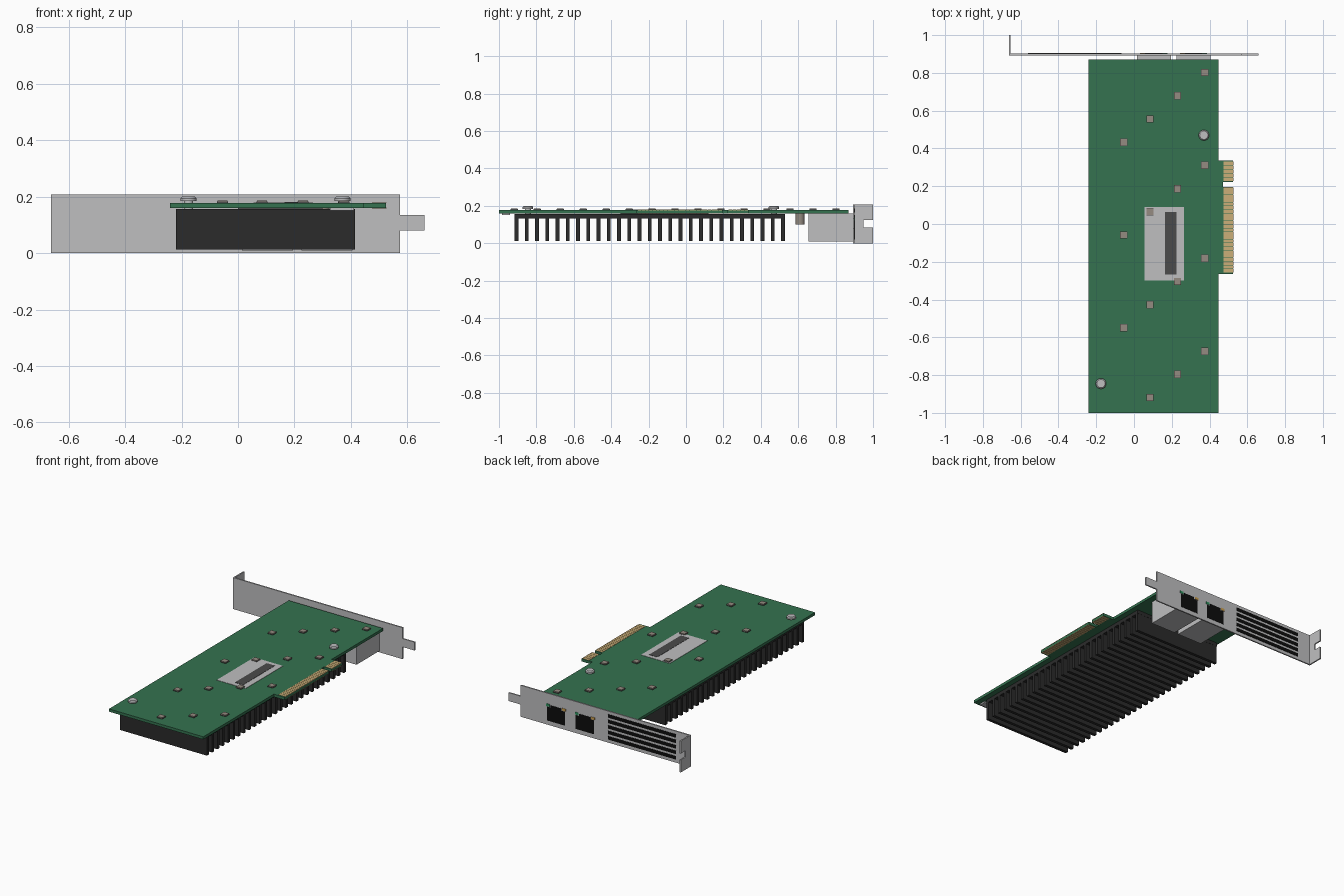
import bpy, bmesh, math
from mathutils import Matrix, Vector

if "Cube" in bpy.data.objects:
    bpy.data.objects.remove(bpy.data.objects["Cube"])


def material(name, rgb):
    m = bpy.data.materials.new(name)
    m.diffuse_color = (*rgb, 1)
    m.use_nodes = True
    m.node_tree.nodes["Principled BSDF"].inputs["Base Color"].default_value = m.diffuse_color
    return m


GREEN = material("board green", (0.035, 0.17, 0.08))
STEEL = material("light steel", (0.52, 0.52, 0.53))
BLACK = material("heatsink black", (0.024, 0.024, 0.024))
DEEP = material("opening black", (0.004, 0.004, 0.004))
GOLD = material("contact gold", (0.60, 0.43, 0.19))
TAUPE = material("component taupe", (0.30, 0.26, 0.22))
DARK = material("dark grey", (0.07, 0.07, 0.07))
LED_GREEN = material("indicator green", (0.03, 0.30, 0.12))
LED_AMBER = material("indicator amber", (0.60, 0.35, 0.08))


def finish(name, bm, mat):
    bmesh.ops.recalc_face_normals(bm, faces=bm.faces)
    me = bpy.data.meshes.new(name)
    bm.to_mesh(me)
    bm.free()
    me.materials.append(mat)
    ob = bpy.data.objects.new(name, me)
    bpy.context.collection.objects.link(ob)
    return ob


def boxes(name, mat, items):
    """Each item is (x0, x1, y0, y1, z0, z1)."""
    bm = bmesh.new()
    for x0, x1, y0, y1, z0, z1 in items:
        mtx = (Matrix.Translation(((x0 + x1) / 2, (y0 + y1) / 2, (z0 + z1) / 2))
               @ Matrix.Diagonal((x1 - x0, y1 - y0, z1 - z0, 1)))
        bmesh.ops.create_cube(bm, size=1, matrix=mtx)
    return finish(name, bm, mat)


def prism(name, mat, pts, axis, lo, hi):
    """Extrude a flat outline along one axis."""
    bm = bmesh.new()
    vs = []
    for p in pts:
        c = list(p)
        c.insert(axis, lo)
        vs.append(bm.verts.new(c))
    face = bm.faces.new(vs)
    new = bmesh.ops.extrude_face_region(bm, geom=[face])["geom"]
    d = Vector((0, 0, 0))
    d[axis] = hi - lo
    bmesh.ops.translate(bm, vec=d, verts=[v for v in new if isinstance(v, bmesh.types.BMVert)])
    return finish(name, bm, mat)


def cylinders(name, mat, items):
    """Each item is (x, y, z0, z1, bottom radius, top radius)."""
    bm = bmesh.new()
    for x, y, z0, z1, r0, r1 in items:
        bmesh.ops.create_cone(bm, cap_ends=True, segments=24, radius1=r0, radius2=r1,
                              depth=z1 - z0, matrix=Matrix.Translation((x, y, (z0 + z1) / 2)))
    ob = finish(name, bm, mat)
    for p in ob.data.polygons:
        p.use_smooth = len(p.vertices) == 4
    return ob


BOT, TOP = 0.16, 0.178

# Circuit board with notched edge connector
prism("circuit_board", GREEN,
      [(-.24, -1), (.447, -1), (.447, -.265), (.525, -.265), (.525, .197), (.47, .197),
       (.47, .222), (.525, .222), (.525, .335), (.447, .335), (.447, .87), (-.24, .87)],
      2, BOT, TOP)

# Gold fingers on both sides of the connector
fingers = []
for y0, y1, n in ((-.257, .194, 23), (.226, .332, 5)):
    step = (y1 - y0) / n
    for i in range(n):
        a = y0 + i * step
        for z in (BOT, TOP):
            fingers.append((.475, .526, a + .001, a + step - .001, z - .0015, z + .0015))
boxes("edge_contacts", GOLD, fingers)

# Small components scattered in a repeating diagonal
caps = [((.375, .23, .085, -.055)[i % 4], .802 - .1229 * i) for i in range(15)]
boxes("component_bodies", TAUPE,
      [(x - .018, x + .018, y - .018, y + .018, TOP, .187) for x, y in caps])
boxes("component_bases", DARK,
      [(x - .0195, x + .0195, y - .0195, y + .0195, TOP, .182) for x, y in caps])

# Label and its dark stripe
boxes("label_plate", STEEL, [(.055, .265, -.30, .09, TOP, .180)])
boxes("label_stripe", DARK, [(.165, .225, -.268, .063, TOP, .1815)])

# Screws through the board
screws = []
for x, y in ((.37, .47), (-.175, -.845)):
    screws += [(x, y, .15, .186, .016, .016), (x, y, .184, .194, .028, .028),
               (x, y, .194, .2, .028, .022)]
cylinders("screws", STEEL, screws)

# Finned heatsink under the board
HX0, HX1 = -.22, .415
boxes("heatsink_base", BLACK, [(HX0, HX1, -.916, .53, .132, .156)])
boxes("heatsink_fins", BLACK,
      [(HX0, HX1, y - .01, y + .01, .013, .133)
       for y in (-.906 + i * 1.425 / 26 for i in range(27))])
boxes("heatsink_pad", DARK, [(0, .3, -.35, .12, .155, .161)])

# Underside components
boxes("underside_connector", STEEL, [(.325, .41, -.985, -.94, .151, BOT)])
cylinders("underside_capacitors", TAUPE,
          [(x, .61, .1, .161, .024, .024) for x in (.12, .3)])

# Bracket: plate with tongue, plus folded and notched flange
prism("bracket_plate", STEEL,
      [(-.662, 0), (.573, 0), (.573, .08), (.66, .08), (.66, .135), (.573, .135),
       (.573, .207), (-.662, .207)], 1, .893, .902)
prism("bracket_flange", STEEL,
      [(.893, 0), (1, 0), (1, .083), (.95, .083), (.95, .125), (1, .125), (1, .207), (.893, .207)],
      0, -.662, -.653)

# Network sockets: cages, stepped openings, indicators
ports = (.105, .315)
boxes("socket_cages", STEEL, [(c - .09, c + .09, .655, .895, .009, BOT) for c in ports])
for i, c in enumerate(ports):
    prism(f"socket_opening_{i + 1}", DEEP,
          [(c - .066, .028), (c + .066, .028), (c + .066, .118), (c + .04, .118),
           (c + .04, .133), (c - .04, .133), (c - .04, .118), (c - .066, .118)],
          1, .9, .904)
boxes("green_indicators", LED_GREEN, [(c + .046, c + .072, .9, .9045, .122, .138) for c in ports])
boxes("amber_indicators", LED_AMBER, [(c - .072, c - .046, .9, .9045, .122, .138) for c in ports])

# Five long vent slots
boxes("vent_slots", DEEP,
      [(-.56, -.065, .9, .904, z - .011, z + .011) for z in (.032 + .036 * i for i in range(5))])
